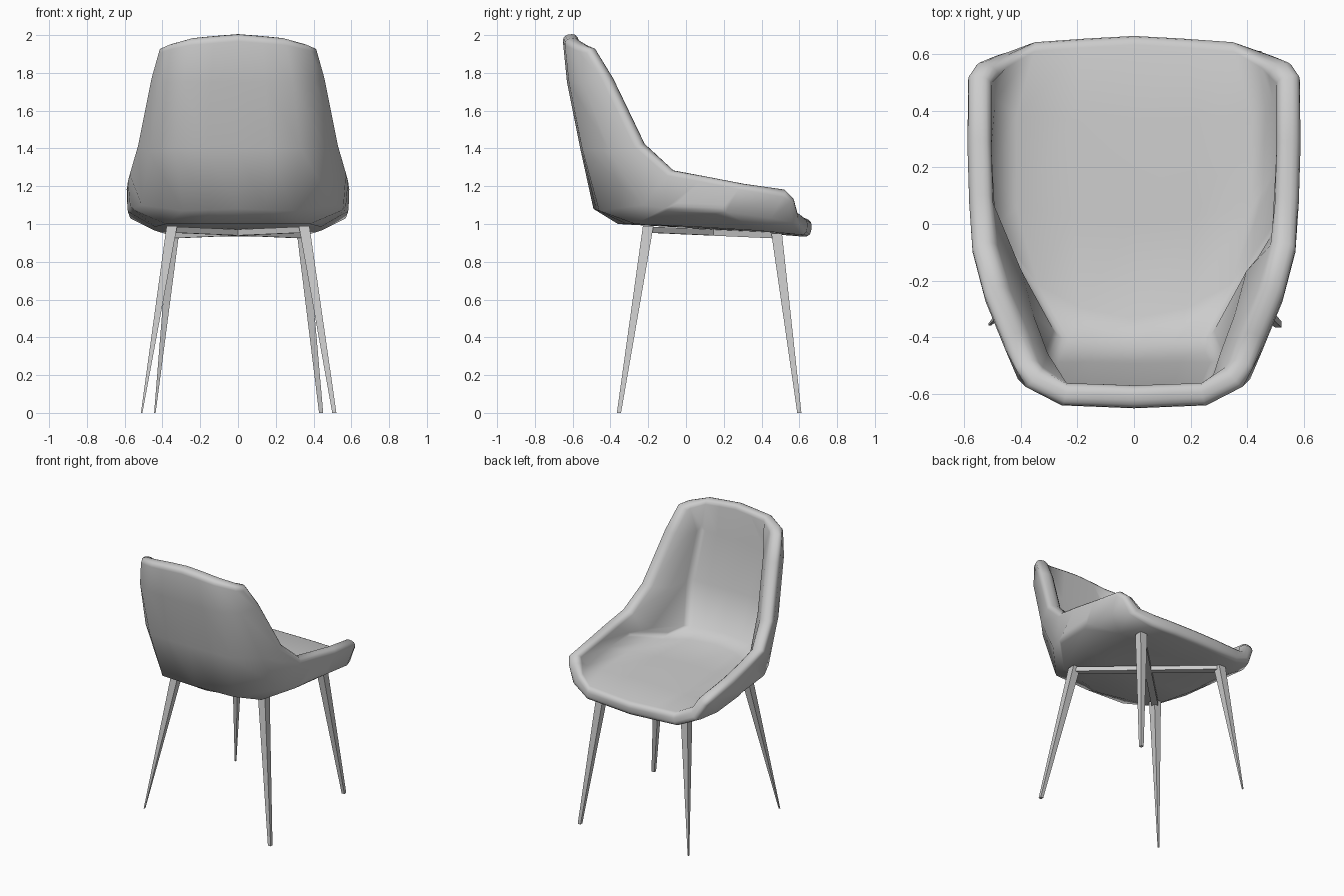
import bpy, bmesh
from mathutils import Vector

cube = bpy.data.objects.get("Cube")
if cube:
    bpy.data.objects.remove(cube, do_unlink=True)

grey = bpy.data.materials.new("light grey")
grey.use_nodes = True
grey.diffuse_color = (0.6, 0.6, 0.6, 1)
grey.node_tree.nodes["Principled BSDF"].inputs["Base Color"].default_value = (0.6, 0.6, 0.6, 1)


def add_object(name, bm, angle):
    bmesh.ops.recalc_face_normals(bm, faces=bm.faces)
    mesh = bpy.data.meshes.new(name)
    bm.to_mesh(mesh)
    bm.free()
    mesh.materials.append(grey)
    obj = bpy.data.objects.new(name, mesh)
    bpy.context.collection.objects.link(obj)
    bpy.ops.object.select_all(action='DESELECT')
    obj.select_set(True)
    bpy.context.view_layer.objects.active = obj
    bpy.ops.object.shade_smooth_by_angle(angle=angle)
    return obj


# Bucket shell: sections from the back's top edge to the seat's front edge,
# each given by its centre, its flat part's end, its side and its rim
sections = [
    ((0, -0.655, 2.00), (0.25, -0.645, 1.98), (0.38, -0.58, 1.95), (0.43, -0.51, 1.93)),
    ((0, -0.63, 1.75), (0.29, -0.62, 1.75), (0.41, -0.55, 1.75), (0.47, -0.41, 1.77)),
    ((0, -0.56, 1.40), (0.33, -0.55, 1.40), (0.47, -0.40, 1.38), (0.54, -0.24, 1.42)),
    ((0, -0.49, 1.08), (0.29, -0.46, 1.07), (0.51, -0.23, 1.10), (0.58, -0.08, 1.28)),
    ((0, -0.36, 1.00), (0.38, -0.27, 1.00), (0.57, -0.08, 1.08), (0.585, 0.10, 1.25)),
    ((0, 0.00, 0.98), (0.44, 0.05, 0.985), (0.585, 0.18, 1.07), (0.59, 0.30, 1.21)),
    ((0, 0.35, 0.955), (0.44, 0.38, 0.965), (0.57, 0.45, 1.03), (0.59, 0.53, 1.17)),
    ((0, 0.66, 0.93), (0.36, 0.64, 0.94), (0.50, 0.60, 1.00), (0.56, 0.58, 1.12)),
]
bm = bmesh.new()
rows = []
for section in sections:
    centre, flat, side, rim = map(Vector, section)
    half = [centre.lerp(flat, 0.5), flat, side, rim]
    mirrored = [Vector((-p.x, p.y, p.z)) for p in reversed(half)]
    rows.append([bm.verts.new(p) for p in mirrored + [centre] + half])
for a, b in zip(rows, rows[1:]):
    for i in range(len(a) - 1):
        bm.faces.new((a[i], a[i + 1], b[i + 1], b[i]))
columns = len(rows[0])
shell = add_object("seat_shell", bm, 3.0)
# Outward normals point towards the back, so the padding grows inward
if shell.data.polygons[columns // 2].normal.y > 0:
    shell.data.flip_normals()
# Padding fills the back's sides and is thinner in the middle
group = shell.vertex_groups.new(name="padding")
for v in shell.data.vertices:
    row, column = divmod(v.index, columns)
    weight = 0.4 + 0.04 * row
    if column in (1, columns - 2):
        weight = 1.0 if row < 4 else 0.7
    if row == 0 or column in (0, columns - 1):
        weight = 0.6
    group.add([v.index], weight, 'REPLACE')
padding = shell.modifiers.new("padding", 'SOLIDIFY')
padding.thickness = 0.14
padding.offset = -1
padding.vertex_group = group.name
rounding = shell.modifiers.new("rounded_rim", 'BEVEL')
rounding.width = 0.032
rounding.segments = 3
rounding.limit_method = 'ANGLE'
rounding.angle_limit = 1.0


def bar(name, rings):
    """Closed four-sided bar between two rings of points."""
    bm = bmesh.new()
    rings = [[bm.verts.new(p) for p in ring] for ring in rings]
    for i in range(4):
        j = (i + 1) % 4
        bm.faces.new((rings[0][i], rings[0][j], rings[1][j], rings[1][i]))
    for ring in rings:
        bm.faces.new(ring)
    add_object(name, bm, 0.5)


corners = ((-1, -1), (1, -1), (1, 1), (-1, 1))


def leg(name, top, foot, foot_size):
    """Tapered leg with level ends."""
    bar(name, [[Vector(p) + Vector((u * size, v * size, 0)) for u, v in corners]
               for p, size in ((top, 0.028), (foot, foot_size))])


for side, sx, foot_size in (("left", 1, 0.011), ("right", -1, 0.004)):
    # Splayed legs, finer on the right
    leg("back_leg_" + side, (sx * 0.35, -0.20, 0.99), (sx * 0.51, -0.355, 0), foot_size)
    leg("front_leg_" + side, (sx * 0.34, 0.48, 0.95), (sx * 0.44, 0.60, 0), foot_size)
    # Crossed rail under the seat
    ends = Vector((sx * 0.35, -0.20, 0.97)), Vector((-sx * 0.34, 0.48, 0.94))
    across = (ends[1] - ends[0]).normalized().cross(Vector((0, 0, 1))) * 0.022
    bar("cross_rail_" + side,
        [[p + across * u + Vector((0, 0, 0.016 * v)) for u, v in corners] for p in ends])
